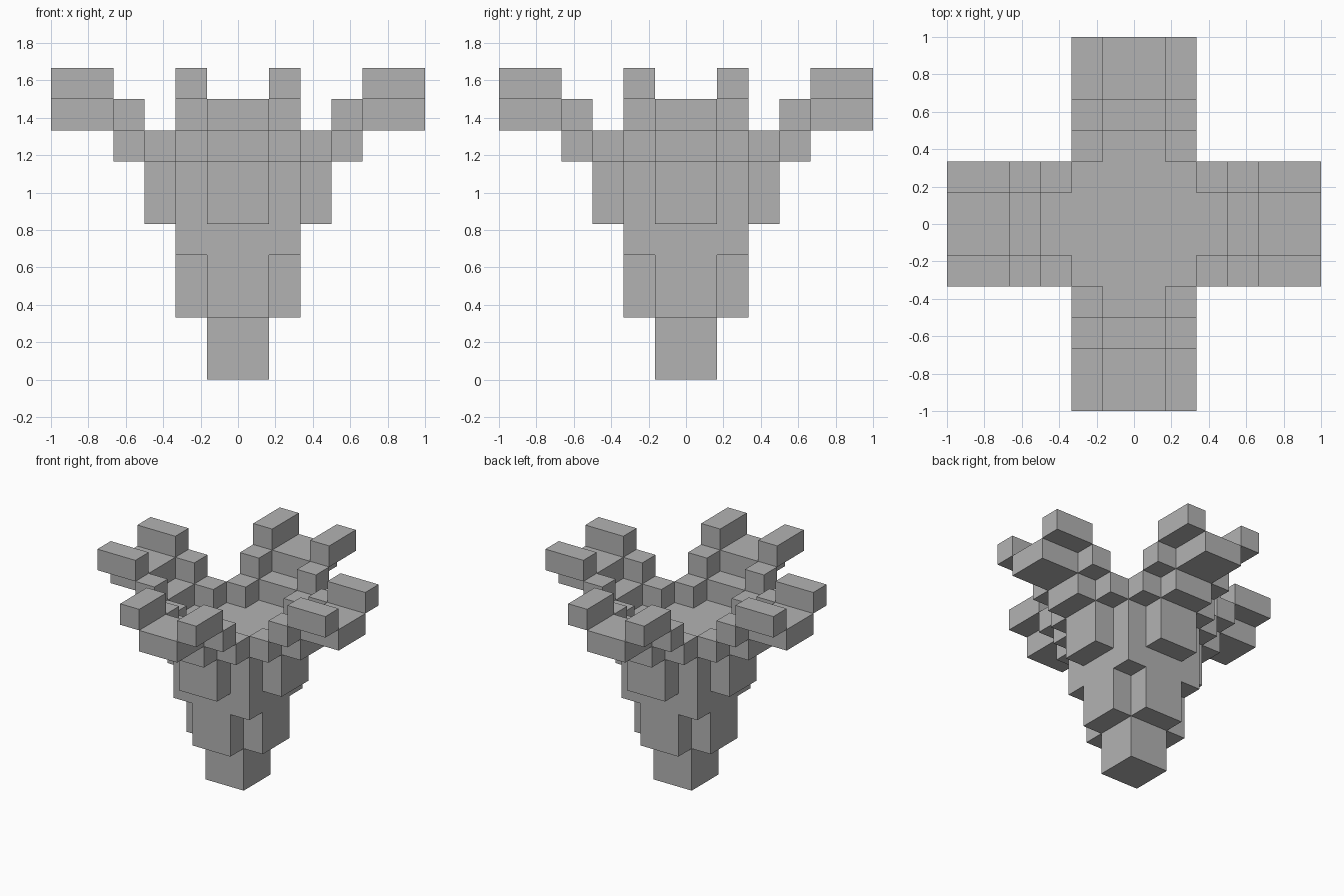
import bpy
import bmesh
from math import pi
from mathutils import Matrix, Vector

cube = bpy.data.objects.get("Cube")
if cube:
    bpy.data.objects.remove(cube, do_unlink=True)

U = 1 / 6  # one grid block

grey = bpy.data.materials.new("plain grey")
grey.use_nodes = True
tone = (0.45, 0.45, 0.45, 1)
grey.diffuse_color = tone
grey.node_tree.nodes["Principled BSDF"].inputs["Base Color"].default_value = tone


def add_box(bm, x, y, z):
    """Add a box from (low, high) block ranges."""
    size = [r[1] - r[0] for r in (x, y, z)]
    centre = Vector([sum(r) / 2 for r in (x, y, z)])
    matrix = Matrix.Scale(U, 4) @ Matrix.Translation(centre) @ Matrix.Diagonal((*size, 1))
    bmesh.ops.create_cube(bm, size=1, matrix=matrix)


def make_part(name, boxes, turn=0):
    bm = bmesh.new()
    for box in boxes:
        add_box(bm, *box)
    bmesh.ops.rotate(bm, verts=bm.verts, matrix=Matrix.Rotation(turn, 3, "Z"))
    mesh = bpy.data.meshes.new(name)
    bm.to_mesh(mesh)
    bm.free()
    mesh.materials.append(grey)
    bpy.context.collection.objects.link(bpy.data.objects.new(name, mesh))


def branch_step(x, z_low, z_mid):
    """A limb with a raised prong on each side, one block higher."""
    boxes = [(x, (-1, 1), (z_low, z_mid))]
    for y in ((-2, -1), (1, 2)):
        boxes.append((x, y, (z_mid, z_mid + 1)))
    return boxes


# Central column
make_part("stalk", [((-1, 1), (-1, 1), (0, 4))])
make_part("trunk", [((-2, 2), (-2, 2), (4, 7))])

# Four identical sides, each stepping outward and upward
for i, side in enumerate(("left", "back", "right", "front")):
    turn = i * pi / 2
    make_part(side + "_buttress", [((1, 2), (-1, 1), (2, 4))], turn)
    make_part(side + "_inner_branch", branch_step((2, 3), 5, 7), turn)
    make_part(side + "_middle_branch", branch_step((3, 4), 7, 8), turn)
    make_part(side + "_branch_tip", branch_step((4, 6), 8, 9), turn)
